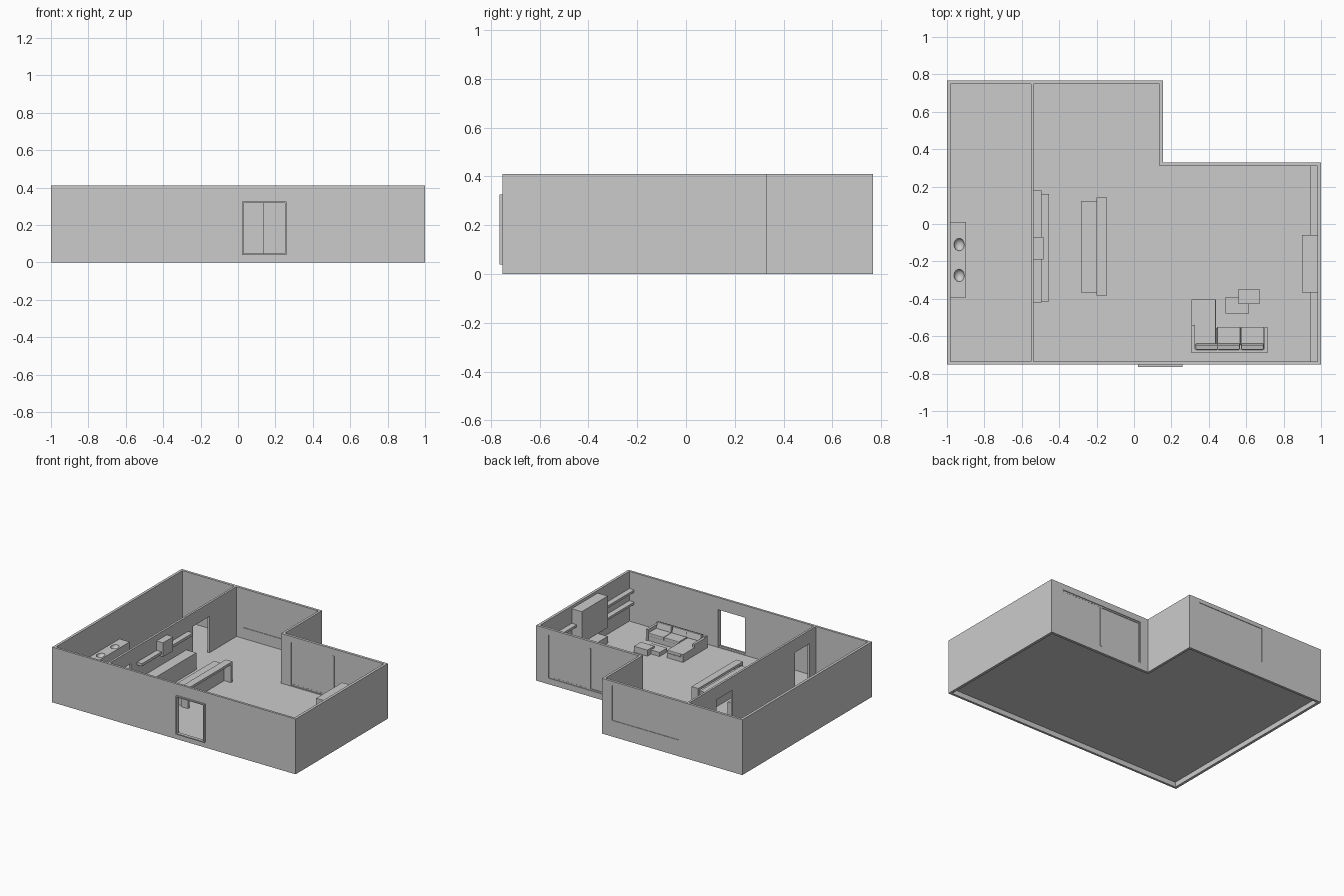
import bpy, bmesh
from mathutils import Matrix, Vector

if "Cube" in bpy.data.objects:
    bpy.data.objects.remove(bpy.data.objects["Cube"])

FLOOR, TOP = 0.04, 0.41


def finish(name, bm):
    bmesh.ops.recalc_face_normals(bm, faces=bm.faces)
    me = bpy.data.meshes.new(name)
    bm.to_mesh(me)
    bm.free()
    ob = bpy.data.objects.new(name, me)
    bpy.context.collection.objects.link(ob)
    return ob


def box(name, x0, x1, y0, y1, z0, z1, bevel=0):
    bm = bmesh.new()
    bmesh.ops.create_cube(bm, size=1)
    bmesh.ops.transform(bm, verts=bm.verts, matrix=Matrix.LocRotScale(
        Vector(((x0 + x1) / 2, (y0 + y1) / 2, (z0 + z1) / 2)), None,
        Vector((x1 - x0, y1 - y0, z1 - z0))))
    if bevel:
        bmesh.ops.bevel(bm, geom=bm.edges[:], offset=bevel, segments=2,
                        affect='EDGES', profile=0.5)
    return finish(name, bm)


def cut(ob, cutter):
    cutter.hide_render = True
    mod = ob.modifiers.new("cut", 'BOOLEAN')
    mod.operation = 'DIFFERENCE'
    mod.solver = 'EXACT'
    mod.object = cutter
    bpy.context.view_layer.objects.active = ob
    bpy.ops.object.modifier_apply(modifier=mod.name)
    bpy.data.objects.remove(cutter)


def frame(name, x0, x1, y0, y1, z0, z1, w):
    # rectangular ring of four bars in the xz plane
    box(name + "_left", x0, x0 + w, y0, y1, z0, z1)
    box(name + "_right", x1 - w, x1, y0, y1, z0, z1)
    box(name + "_top", x0 + w, x1 - w, y0, y1, z1 - w, z1)
    box(name + "_bottom", x0 + w, x1 - w, y0, y1, z0, z0 + w)


# outer walls: L-shaped ring, extruded upward
outer = [(-1, -.752), (1, -.752), (1, .33), (.155, .33), (.155, .767), (-1, .767)]
inner = [(-.98, -.735), (.98, -.735), (.98, .31), (.137, .31), (.137, .748), (-.98, .748)]
bm = bmesh.new()
ov = [bm.verts.new((x, y, 0)) for x, y in outer]
iv = [bm.verts.new((x, y, 0)) for x, y in inner]
for i in range(6):
    j = (i + 1) % 6
    bm.faces.new((ov[i], ov[j], iv[j], iv[i]))
ext = bmesh.ops.extrude_face_region(bm, geom=bm.faces[:])["geom"]
bmesh.ops.translate(bm, vec=(0, 0, TOP),
                    verts=[g for g in ext if isinstance(g, bmesh.types.BMVert)])
walls = finish("outer_walls", bm)
cut(walls, box("cutter", .03, .25, -.80, -.70, .045, .32))      # front door
cut(walls, box("cutter", .22, .90, .28, .36, .045, .365))       # sliding window
cut(walls, box("cutter", -.48, .07, .72, .80, .12, .38))        # back window

# floor slab, raised slightly above the wall base
bm = bmesh.new()
f = bm.faces.new([bm.verts.new((x, y, FLOOR - .003)) for x, y in inner])
ext = bmesh.ops.extrude_face_region(bm, geom=[f])["geom"]
bmesh.ops.translate(bm, vec=(0, 0, .003),
                    verts=[g for g in ext if isinstance(g, bmesh.types.BMVert)])
finish("floor", bm)

# partition wall with two doorways
partition = box("partition_wall", -.552, -.536, -.735, .748, FLOOR, TOP)
for y0, y1 in ((-.66, -.49), (.24, .43)):
    cut(partition, box("cutter", -.6, -.5, y0, y1, 0, .31))

# door frame and window panes
frame("door_frame", .022, .258, -.765, -.752, .04, .325, .008)
box("back_window_pane", -.48, .07, .752, .763, .12, .38)
frame("sliding_window_frame", .22, .90, .316, .325, .045, .365, .010)
box("window_mullion", .555, .57, .314, .326, .055, .355)
box("window_pane_left", .23, .555, .317, .320, .055, .355)
box("window_pane_right", .57, .89, .321, .324, .055, .355)

# washroom vanity with two sunken bowls
vanity = box("vanity", -.98, -.897, -.393, .01, .12, .185)
for y in (-.275, -.11):
    bm = bmesh.new()
    bmesh.ops.create_uvsphere(bm, u_segments=24, v_segments=12, radius=1)
    bmesh.ops.transform(bm, verts=bm.verts, matrix=Matrix.LocRotScale(
        Vector((-.935, y, .188)), None, Vector((.028, .034, .03))))
    cut(vanity, finish("cutter", bm))
bpy.ops.object.select_all(action='DESELECT')
vanity.select_set(True)
bpy.context.view_layer.objects.active = vanity
bpy.ops.object.shade_smooth_by_angle()

# kitchen run along the partition
box("kitchen_counter", -.536, -.455, -.415, .16, FLOOR, .165)
box("kitchen_shelf", -.536, -.495, -.42, .18, .275, .295)
box("cooker_hood", -.536, -.483, -.19, -.07, .26, .365)

# island with a raised bar on end panels
box("island_body", -.283, -.2, -.365, .122, FLOOR, .165)
box("bar_top", -.2, -.145, -.382, .142, .172, .19)
for n, y in (("front", -.382), ("back", .124)):
    box("bar_panel_" + n, -.2, -.145, y, y + .018, FLOOR, .172)

# media wall: hanging cabinet, low unit and shelves each side
box("tall_cabinet", .898, .98, -.365, -.06, .155, .39)
box("low_cabinet", .898, .98, -.365, -.06, FLOOR, .09)
for n, y0, y1 in (("front", -.735, -.365), ("back", -.06, .31)):
    for k, z in enumerate((.175, .265)):
        box(f"wall_shelf_{n}_{k}", .94, .98, y0, y1, z, z + .017)

# corner sofa
box("sofa_base", .325, .695, -.685, -.555, FLOOR, .075)
box("chaise_base", .307, .438, -.66, -.403, FLOOR, .075)
box("chaise_cushion", .325, .438, -.65, -.403, .075, .098, .004)
box("chaise_cushion_front", .307, .325, -.54, -.403, .075, .098)
box("sofa_back", .307, .715, -.69, -.668, FLOOR, .13)
box("arm_left", .307, .325, -.685, -.54, FLOOR, .122)
box("arm_right", .697, .715, -.685, -.55, FLOOR, .122)
for k, x in enumerate((.444, .571)):
    box(f"seat_cushion_{k}", x, x + .125, -.65, -.55, .075, .1, .004)
for k, x in enumerate((.327, .444, .571)):
    c = box(f"back_cushion_{k}", x + .002, x + .122, -.013, .013, -.024, .024, .005)
    c.location = (0, -.656, .118)
    c.rotation_euler.x = .2

# overlapping coffee tables
box("coffee_table_low", .49, .615, -.478, -.39, FLOOR, .07)
box("coffee_table_high", .56, .67, -.428, -.347, FLOOR, .085)
